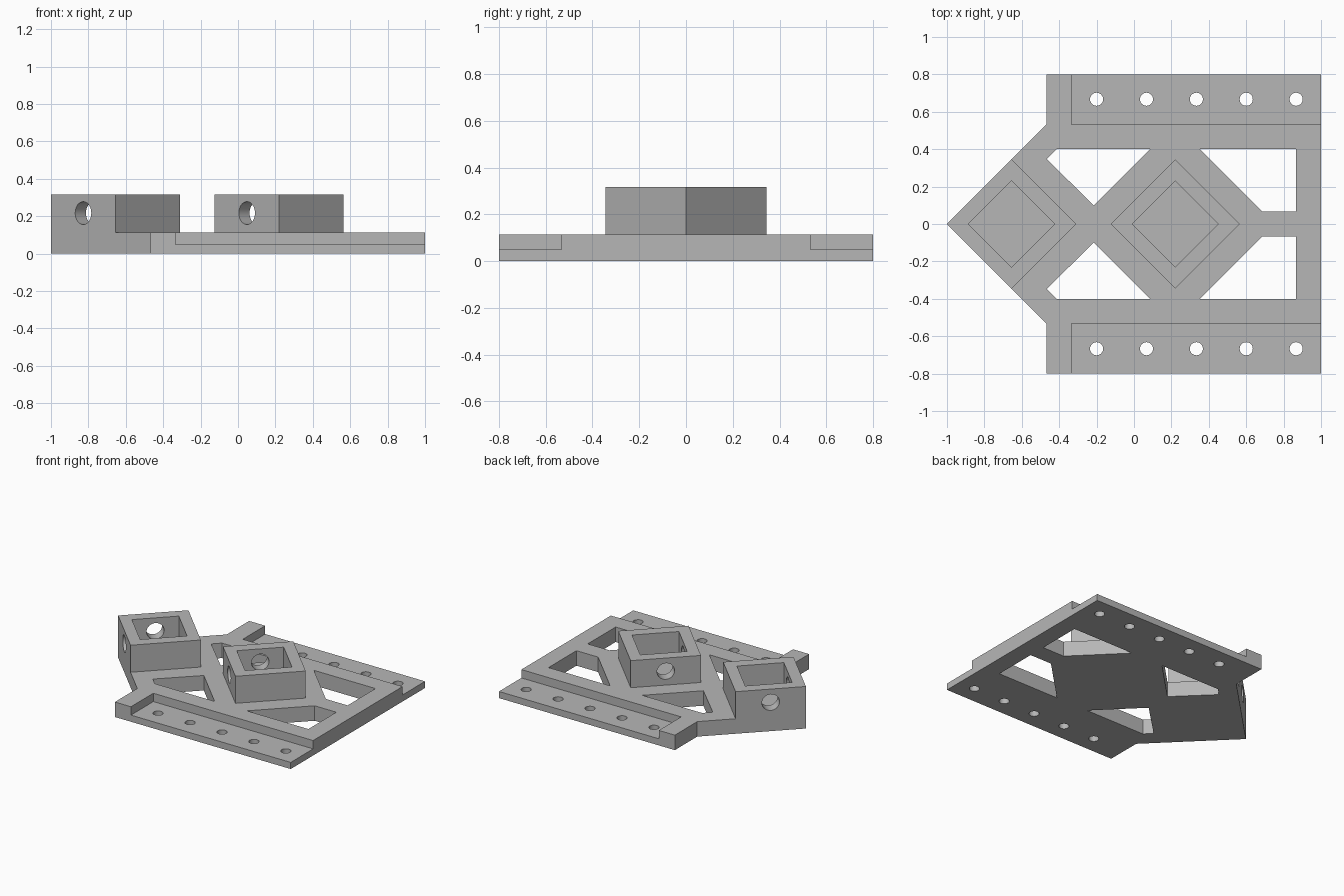
import bpy, bmesh, math
from mathutils import Matrix, Vector

cube = bpy.data.objects.get("Cube")
if cube:
    bpy.data.objects.remove(cube, do_unlink=True)

PLATE_TOP, STEP_Z, BOX_TOP = 0.113, 0.05, 0.317
SOCKETS = (-0.655, 0.22)

grey = bpy.data.materials.new("plain grey")
grey.use_nodes = True
colour = (0.47, 0.47, 0.47, 1)
grey.diffuse_color = colour
grey.node_tree.nodes["Principled BSDF"].inputs["Base Color"].default_value = colour


def add_prism(bm, outline, low, high):
    """Upright solid from a flat outline."""
    base = bm.faces.new([bm.verts.new((x, y, low)) for x, y in outline])
    grown = bmesh.ops.extrude_face_region(bm, geom=[base])["geom"]
    tops = [v for v in grown if isinstance(v, bmesh.types.BMVert)]
    bmesh.ops.translate(bm, verts=tops, vec=(0, 0, high - low))


def add_rod(bm, centre, axis, radius, length):
    turn = Vector(axis).to_track_quat("Z", "Y").to_matrix().to_4x4()
    bmesh.ops.create_cone(bm, cap_ends=True, segments=32, radius1=radius,
                          radius2=radius, depth=length,
                          matrix=Matrix.Translation(centre) @ turn)


def diamond(x, r):
    return [(x - r, 0), (x, -r), (x + r, 0), (x, r)]


def flip(outline, side):
    return [(x, y * side) for x, y in outline]


def make(name, bm):
    bmesh.ops.recalc_face_normals(bm, faces=bm.faces)
    mesh = bpy.data.meshes.new(name)
    bm.to_mesh(mesh)
    bm.free()
    mesh.materials.append(grey)
    obj = bpy.data.objects.new(name, mesh)
    bpy.context.collection.objects.link(obj)
    return obj


def combine(target, tool, operation):
    bpy.context.view_layer.objects.active = target
    mod = target.modifiers.new(tool.name, "BOOLEAN")
    mod.operation, mod.object, mod.solver = operation, tool, "EXACT"
    bpy.ops.object.modifier_apply(modifier=mod.name)
    bpy.data.objects.remove(tool, do_unlink=True)


# Arrow-nosed base plate
half = [(-0.467, 0.533), (-0.467, 0.8), (1, 0.8)]
bm = bmesh.new()
add_prism(bm, [(-1, 0)] + half + flip(half[::-1], -1), 0, PLATE_TOP)
plate = make("mounting_plate", bm)

# Two raised diamond sockets
bm = bmesh.new()
for x in SOCKETS:
    add_prism(bm, diamond(x, 0.345), STEP_Z, BOX_TOP)
combine(plate, make("diamond_sockets", bm), "UNION")

# Windows, side rebates and socket pockets
bm = bmesh.new()
front_window = [(-0.467, 0.347), (-0.414, 0.4), (0.085, 0.4), (-0.215, 0.1)]
rear_window = [(0.353, 0.4), (0.867, 0.4), (0.867, 0.067), (0.686, 0.067)]
rebate = [(-0.333, 0.533), (1.1, 0.533), (1.1, 0.9), (-0.333, 0.9)]
for side in (1, -1):
    add_prism(bm, flip(front_window, side), -0.1, 0.2)
    add_prism(bm, flip(rear_window, side), -0.1, 0.2)
    add_prism(bm, flip(rebate, side), STEP_Z, 0.2)
for x in SOCKETS:
    add_prism(bm, diamond(x, 0.23), PLATE_TOP, 0.4)
combine(plate, make("window_cutters", bm), "DIFFERENCE")

# Bolt holes in the rebates, cross holes in the nose-side socket walls
bm = bmesh.new()
for side in (1, -1):
    for i in range(5):
        add_rod(bm, (-0.2 + i * 0.2667, side * 0.667, 0), (0, 0, 1), 0.035, 0.3)
    for x in SOCKETS:
        add_rod(bm, (x - 0.144, side * 0.144, 0.217), (-1, side, 0), 0.061, 0.16)
combine(plate, make("hole_cutters", bm), "DIFFERENCE")

# Tidy flat areas and shade the round holes smoothly
bm = bmesh.new()
bm.from_mesh(plate.data)
bmesh.ops.remove_doubles(bm, verts=bm.verts, dist=0.0001)
bmesh.ops.dissolve_limit(bm, angle_limit=math.radians(0.5),
                         verts=bm.verts, edges=bm.edges)
bm.to_mesh(plate.data)
bm.free()
bpy.ops.object.select_all(action="DESELECT")
plate.select_set(True)
bpy.context.view_layer.objects.active = plate
bpy.ops.object.shade_smooth_by_angle(angle=math.radians(30))
